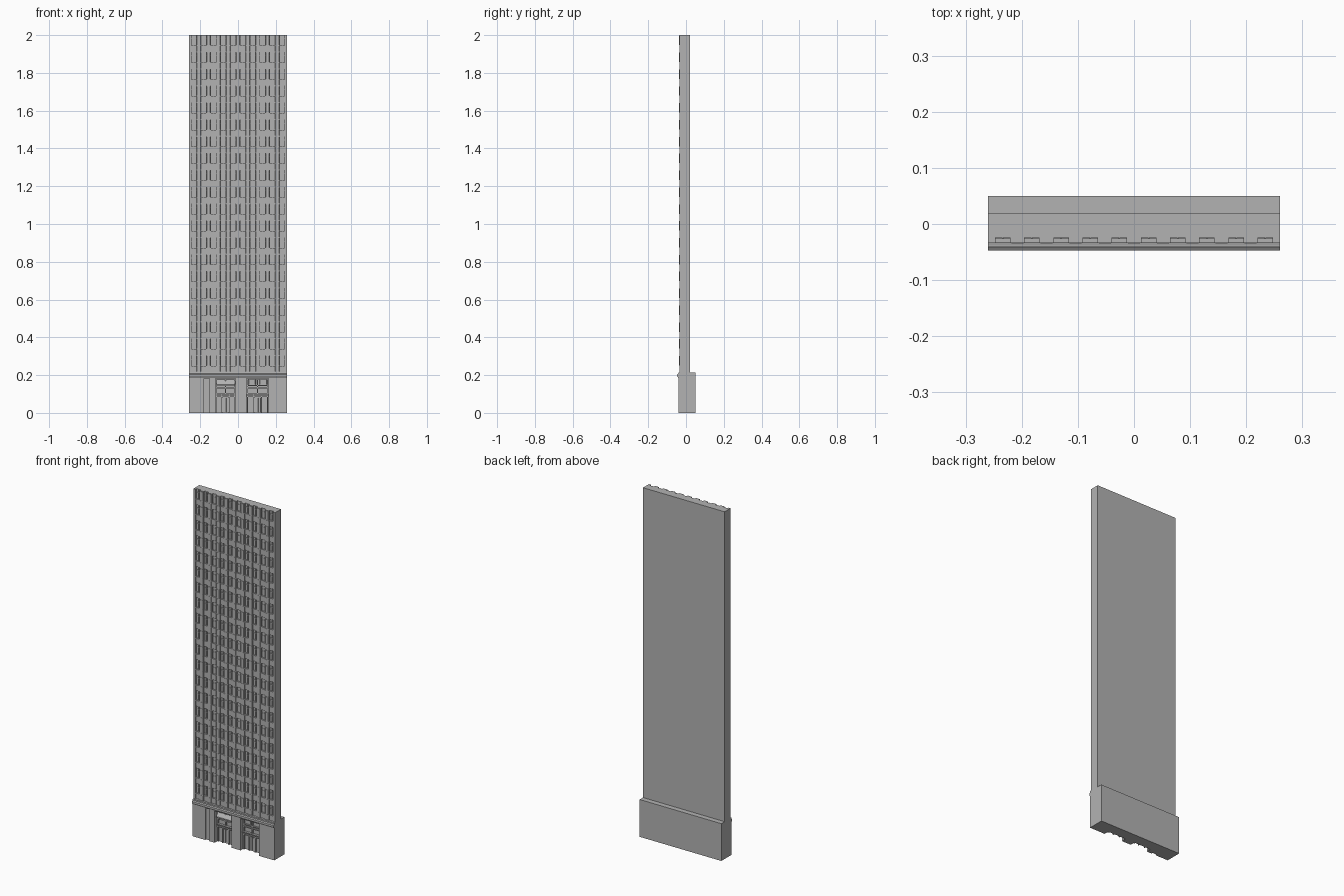
import bpy, bmesh

if "Cube" in bpy.data.objects:
    bpy.data.objects.remove(bpy.data.objects["Cube"])

mat = bpy.data.materials.new("stone grey")
mat.diffuse_color = (0.45, 0.45, 0.45, 1)
mat.use_nodes = True
mat.node_tree.nodes["Principled BSDF"].inputs["Base Color"].default_value = mat.diffuse_color


def box(bm, x0, x1, y0, y1, z0, z1, splay=0.0):
    """Box; splay narrows the front face for bevelled jambs."""
    back = [(x0, y1, z0), (x1, y1, z0), (x1, y1, z1), (x0, y1, z1)]
    front = [(x0 + splay, y0, z0), (x1 - splay, y0, z0),
             (x1 - splay, y0, z1), (x0 + splay, y0, z1)]
    b = [bm.verts.new(p) for p in back]
    f = [bm.verts.new(p) for p in front]
    bm.faces.new(f)
    bm.faces.new(b[::-1])
    for i in range(4):
        j = (i + 1) % 4
        bm.faces.new((f[j], f[i], b[i], b[j]))


def extrude_x(bm, profile, x0, x1):
    """Extrude a (y, z) profile along x."""
    a = [bm.verts.new((x0, y, z)) for y, z in profile]
    b = [bm.verts.new((x1, y, z)) for y, z in profile]
    bm.faces.new(a)
    bm.faces.new(b[::-1])
    n = len(a)
    for i in range(n):
        j = (i + 1) % n
        bm.faces.new((a[j], a[i], b[i], b[j]))


def finish(name, bm):
    bmesh.ops.recalc_face_normals(bm, faces=bm.faces)
    me = bpy.data.meshes.new(name)
    bm.to_mesh(me)
    bm.free()
    me.materials.append(mat)
    ob = bpy.data.objects.new(name, me)
    bpy.context.collection.objects.link(ob)


W, BASE, TOP = 0.26, 0.215, 2.0
FRONT, GLASS = -0.034, -0.024
FLOORS, COLS = 20, 10
dz, dx = (TOP - BASE) / FLOORS, 2 * W / COLS

# tower slab, its front is the window plane
bm = bmesh.new()
box(bm, -W, W, GLASS, 0.02, BASE, TOP)
finish("tower_slab", bm)

# piers, half width at both ends
bm = bmesh.new()
for c in range(COLS + 1):
    x = -W + c * dx
    x0, x1 = max(-W, x - 0.013), min(W, x + 0.013)
    box(bm, x0, x1, FRONT, GLASS, BASE, TOP)
finish("piers", bm)

# spandrels, sills and window mullions on every floor
spandrels, sills, mullions = bmesh.new(), bmesh.new(), bmesh.new()
for r in range(FLOORS):
    z = BASE + r * dz
    for c in range(COLS):
        x = -W + (c + 0.5) * dx
        h = dx / 2 - 0.013
        box(spandrels, x - h, x + h, FRONT + 0.003, GLASS, z, z + 0.030)
        box(sills, x - h, x + h, FRONT + 0.001, GLASS, z + 0.030, z + 0.034)
        box(mullions, x - 0.0012, x + 0.0012, GLASS - 0.003, GLASS, z + 0.034, z + dz)
        box(mullions, x - h, x + h, GLASS - 0.0025, GLASS, z + 0.068, z + 0.071)
finish("spandrels", spandrels)
finish("sills", sills)
finish("mullions", mullions)

# raised blocks on the piers, two per floor
bm = bmesh.new()
for r in range(FLOORS):
    z = BASE + r * dz
    for c in range(1, COLS):
        x = -W + c * dx
        box(bm, x - 0.011, x + 0.011, FRONT - 0.002, FRONT, z + 0.036, z + dz - 0.003, 0.002)
        box(bm, x - 0.011, x + 0.011, FRONT - 0.001, FRONT, z + 0.003, z + 0.032, 0.001)
finish("pier_blocks", bm)

# ground floor block and the wall pieces between its openings
BF, BR = -0.041, -0.012
bm = bmesh.new()
box(bm, -W, W, BR, 0.05, 0, BASE)
finish("base_block", bm)
openings = [(-0.12, -0.012), (0.045, 0.162)]
bm = bmesh.new()
for x0, x1 in ((-W, -0.18), (-0.152, -0.12), (-0.012, 0.045), (0.162, W)):
    box(bm, x0, x1, BF, BR, 0, 0.185)
box(bm, -0.18, -0.152, BF + 0.008, BR, 0, 0.185)
box(bm, -W, W, BF, BR, 0.183, BASE)
finish("base_walls", bm)

# moulded cornice over the ground floor
bm = bmesh.new()
extrude_x(bm, [(-0.03, 0.186), (-0.042, 0.186), (-0.047, 0.194), (-0.047, 0.203),
               (-0.040, 0.208), (-0.038, 0.216), (-0.03, 0.218)], -W, W)
finish("cornice", bm)

# shopfront frames, transoms and doors
bm = bmesh.new()
for x0, x1 in openings:
    m, w = (x0 + x1) / 2, x1 - x0
    for x in (x0 + 0.005, m - 0.02, m + 0.02, x1 - 0.005):
        box(bm, x - 0.003, x + 0.003, BR - 0.008, BR, 0, 0.10)
    for x in (x0 + 0.004, m, x1 - 0.004):
        box(bm, x - 0.003, x + 0.003, BR - 0.008, BR, 0.10, 0.183)
    for z, d in ((0.085, 0.010), (0.098, 0.014), (0.130, 0.010), (0.142, 0.008), (0.176, 0.008)):
        box(bm, x0, x1, BR - d, BR, z, z + 0.006)
    for s in (-1, 1):
        box(bm, m + s * 0.01 - 0.007, m + s * 0.01 + 0.007, BR - 0.004, BR, 0.006, 0.08, 0.001)
        q = m + s * w / 4
        box(bm, q - 0.02, q + 0.02, BR - 0.004, BR, 0.151, 0.173, 0.003)
finish("shopfront_frames", bm)

# sloping hood in the main entrance
bm = bmesh.new()
extrude_x(bm, [(BR, 0.178), (BR - 0.022, 0.150), (BR - 0.022, 0.143), (BR, 0.143)],
          -0.115, -0.017)
finish("entrance_hood", bm)
